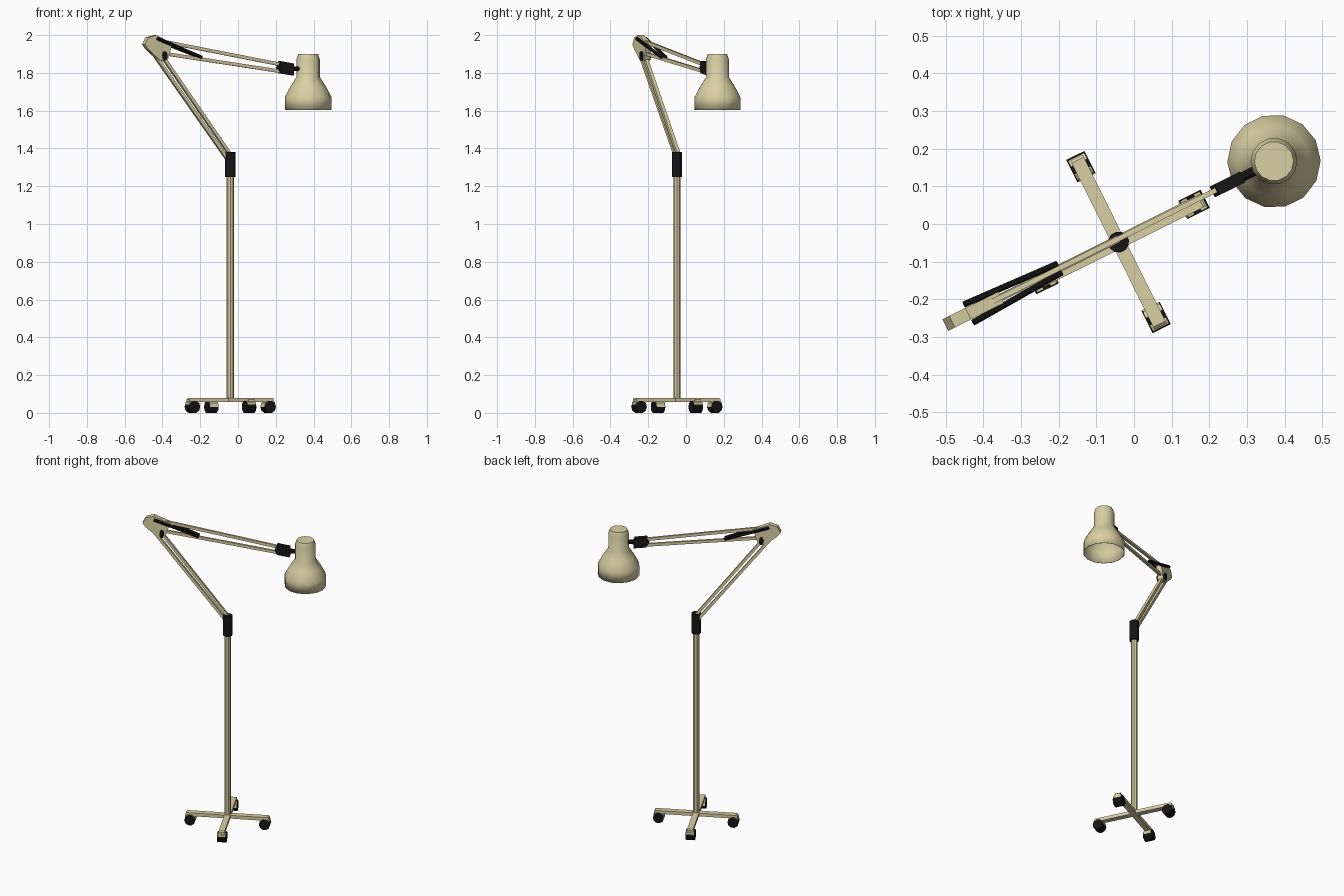
import bpy, bmesh, math
from mathutils import Matrix, Vector

if "Cube" in bpy.data.objects:
    bpy.data.objects.remove(bpy.data.objects["Cube"])

# Local frame: u along the arm, v across it, origin on the pole axis
FRAME = Matrix.Translation((-0.041, -0.048, 0)) @ Matrix.Rotation(math.radians(26.5), 4, 'Z')
ARM_V = 0.008


def material(name, rgb):
    m = bpy.data.materials.new(name)
    m.diffuse_color = (*rgb, 1)
    m.use_nodes = True
    m.node_tree.nodes["Principled BSDF"].inputs["Base Color"].default_value = m.diffuse_color
    return m


CREAM = material("cream_paint", (0.70, 0.63, 0.37))
BLACK = material("black_plastic", (0.008, 0.008, 0.008))


def finish(name, bm, mat, smooth=False):
    bmesh.ops.recalc_face_normals(bm, faces=bm.faces)
    me = bpy.data.meshes.new(name)
    bm.to_mesh(me)
    bm.free()
    me.materials.append(mat)
    ob = bpy.data.objects.new(name, me)
    ob.matrix_world = FRAME
    bpy.context.collection.objects.link(ob)
    if smooth:
        bpy.context.view_layer.objects.active = ob
        ob.select_set(True)
        bpy.ops.object.shade_smooth_by_angle(angle=math.radians(35))
        ob.select_set(False)
    return ob


def rod(name, a, b, r, mat, sides=8, smooth=True):
    a, b = Vector(a), Vector(b)
    d = b - a
    bm = bmesh.new()
    m = Matrix.Translation((a + b) / 2) @ d.to_track_quat('Z', 'Y').to_matrix().to_4x4() \
        @ Matrix.Rotation(math.pi / sides, 4, 'Z')
    bmesh.ops.create_cone(bm, cap_ends=True, segments=sides, radius1=r, radius2=r,
                          depth=d.length, matrix=m)
    return finish(name, bm, mat, smooth)


def plate(name, outline, v, half, mat, turn=0):
    """Side outline in (u, z), extruded across v, optionally turned about the pole."""
    bm = bmesh.new()
    f = bm.faces.new([bm.verts.new((u, v - half, z)) for u, z in outline])
    new = bmesh.ops.extrude_face_region(bm, geom=[f])["geom"]
    bmesh.ops.translate(bm, vec=(0, 2 * half, 0),
                        verts=[g for g in new if isinstance(g, bmesh.types.BMVert)])
    bmesh.ops.transform(bm, matrix=Matrix.Rotation(turn, 4, 'Z'), verts=bm.verts)
    return finish(name, bm, mat)


def bar(name, a, b, thick, half, mat):
    """Straight rectangular bar between two (u, z) points in the arm plane."""
    a, b = Vector(a), Vector(b)
    n = (b - a).normalized().orthogonal() * thick / 2
    return plate(name, [a + n, b + n, b - n, a - n], ARM_V, half, mat)


# Rolling base: four legs, each with a caster
for i in range(4):
    t = i * math.pi / 2
    rot = Matrix.Rotation(t, 4, 'Z')
    plate(f"base_leg_{i}", [(0, .057), (.25, .057), (.25, .072), (.243, .078), (0, .078)],
          0, .018, CREAM, t)
    plate(f"caster_cover_{i}",
          [(.19, .03), (.195, .053), (.21, .063), (.24, .063), (.253, .058), (.253, .035)],
          0, .024, CREAM, t)
    rod(f"caster_wheel_{i}", rot @ Vector((.224, -.027, .032)),
        rot @ Vector((.224, .027, .032)), .033, BLACK, 10)

# Pole and swivel collar
rod("pole", (0, 0, .058), (0, 0, 1.28), .019, CREAM)
rod("collar", (0, 0, 1.25), (0, 0, 1.38), .028, BLACK, 12)

# Paired lower and upper arm bars
bar("lower_arm_outer", (-.01, 1.34), (-.466, 1.923), .017, .010, CREAM)
bar("lower_arm_inner", (.004, 1.366), (-.394, 1.883), .017, .010, CREAM)
bar("upper_arm_top", (-.42, 1.971), (.31, 1.843), .018, .007, CREAM)
bar("upper_arm_bottom", (-.385, 1.902), (.31, 1.807), .018, .007, CREAM)

# Elbow bracket with its clamp knob
plate("elbow_bracket", [(-.51, 1.95), (-.49, 1.987), (-.442, 2.0), (-.345, 1.957),
                        (-.376, 1.862), (-.418, 1.865), (-.49, 1.925)], ARM_V, .017, CREAM)
bm = bmesh.new()
bmesh.ops.create_cone(bm, cap_ends=True, segments=12, radius1=1, radius2=1, depth=.056,
                      matrix=Matrix.Translation((-.394, ARM_V, 1.89))
                      @ Matrix.Diagonal((.013, 1, .024, 1)) @ Matrix.Rotation(math.pi / 2, 4, 'X'))
finish("elbow_knob", bm, BLACK, True)

# Springs on both sides of the elbow
for name, s in (("left_spring", 1), ("right_spring", -1)):
    rod(name, (-.44, ARM_V + s * .027, 1.982), (-.172, ARM_V + s * .013, 1.883), .009, BLACK)

# Head joint and its short stem into the shade
plate("head_joint", [(.282, 1.826), (.297, 1.862), (.372, 1.850), (.372, 1.787), (.297, 1.798)],
      ARM_V, .016, BLACK)
rod("shade_stem", (.36, ARM_V, 1.822), (.412, ARM_V, 1.822), .014, BLACK)

# Lamp shade: thin open shell spun from a profile
profile = [(.124, 1.603), (.124, 1.672), (.094, 1.728), (.062, 1.778), (.062, 1.872), (.052, 1.901)]
N = 14
bm = bmesh.new()
rings = [[bm.verts.new((.465 + r * math.cos(2 * math.pi * k / N),
                        ARM_V + r * math.sin(2 * math.pi * k / N), z)) for k in range(N)]
         for r, z in profile]
for lo, hi in zip(rings, rings[1:]):
    for k in range(N):
        bm.faces.new((lo[k], lo[(k + 1) % N], hi[(k + 1) % N], hi[k]))
bm.faces.new(rings[-1])
shade = finish("lamp_shade", bm, CREAM, True)
mod = shade.modifiers.new("shell", 'SOLIDIFY')
mod.thickness = .003
mod.offset = -1
